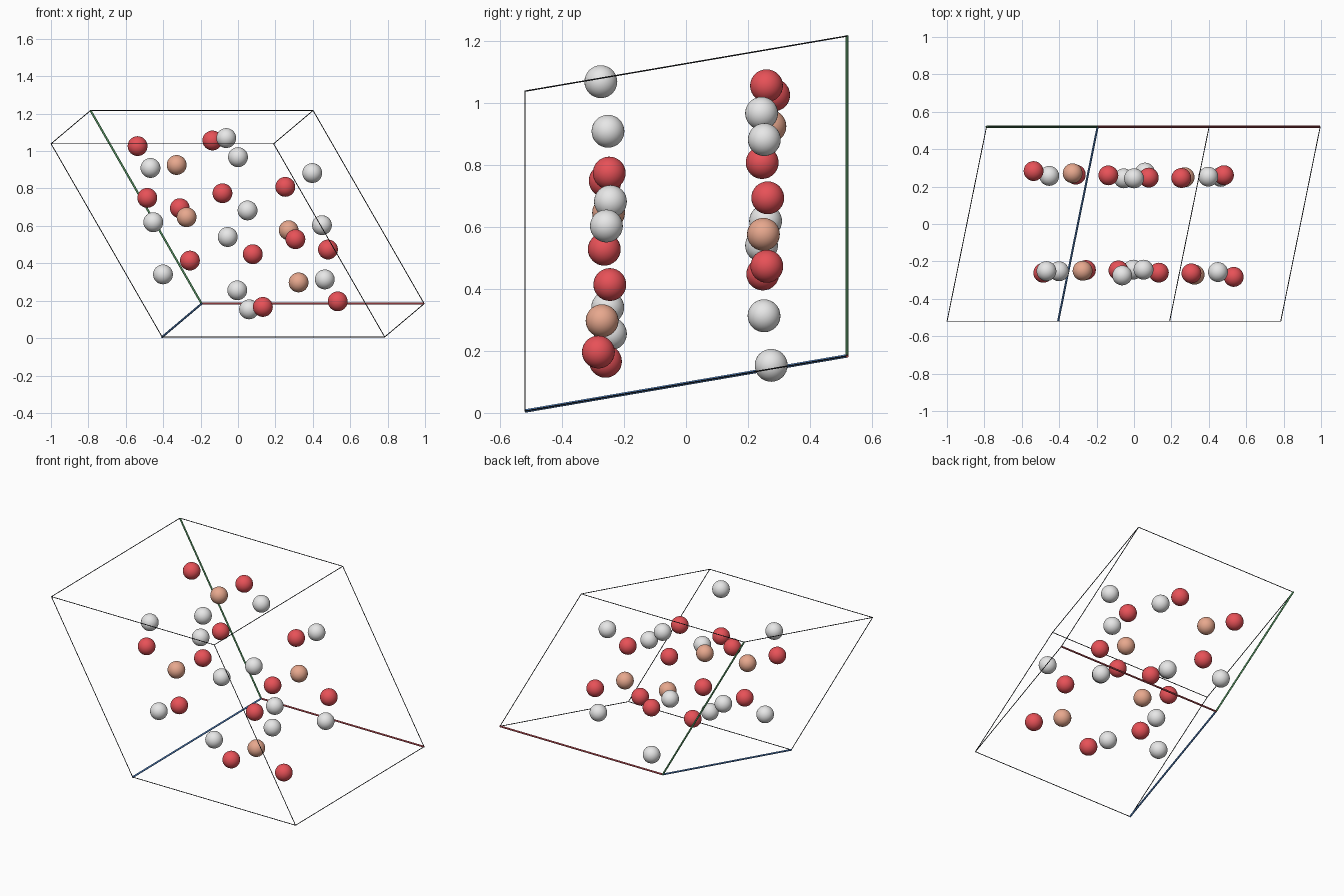
import bpy
from mathutils import Vector

if "Cube" in bpy.data.objects:
    bpy.data.objects.remove(bpy.data.objects["Cube"])


def material(name, rgb):
    m = bpy.data.materials.new(name)
    m.diffuse_color = (*rgb, 1)
    m.use_nodes = True
    m.node_tree.nodes["Principled BSDF"].inputs["Base Color"].default_value = m.diffuse_color
    return m


RED = material("atom red", (0.87, 0.09, 0.105))
TAN = material("atom tan", (0.86, 0.42, 0.29))
GREY = material("atom light grey", (0.80, 0.80, 0.80))
BLACK = material("edge black", (0.015, 0.017, 0.02))
AXIS_RED = material("axis red", (0.55, 0.08, 0.095))
AXIS_GREEN = material("axis green", (0.13, 0.42, 0.17))
AXIS_BLUE = material("axis blue", (0.08, 0.22, 0.52))


def rod(name, start, end, radius, mat):
    d = end - start
    bpy.ops.mesh.primitive_cylinder_add(vertices=12, radius=radius, depth=d.length,
                                        location=(start + end) / 2,
                                        rotation=d.to_track_quat('Z', 'Y').to_euler())
    o = bpy.context.object
    o.name = name
    o.data.materials.append(mat)
    bpy.ops.object.shade_smooth_by_angle()


def atom(name, pos, mat):
    bpy.ops.mesh.primitive_uv_sphere_add(segments=32, ring_count=16, radius=0.053, location=pos)
    o = bpy.context.object
    o.name = name
    o.data.materials.append(mat)
    bpy.ops.object.shade_smooth()


# Slanted cell box: an origin corner and three edge vectors
origin = Vector((-0.1945, 0.52, 0.184))
A = Vector((1.19, 0, 0))
B = Vector((-0.211, -1.04, -0.178))
C = Vector((-0.594, 0, 1.033))
centre = origin + (A + B + C) / 2

for axis, u, v, colour, label in ((A, B, C, AXIS_RED, "axis_a"),
                                  (B, A, C, AXIS_BLUE, "axis_b"),
                                  (C, A, B, AXIS_GREEN, "axis_c")):
    # coloured axis rod, then its three parallel thin edges
    rod(label, origin, origin + axis, 0.0055, colour)
    for i, off in enumerate((u, v, u + v)):
        rod(f"cell_edge_{label[-1]}_{i + 1}", origin + off, origin + off + axis, 0.0022, BLACK)

# Half of the atoms; the rest are their inversions through the cell centre
ATOMS = {
    "red_atom": (RED, [(-0.535, 0.285, 1.029), (-0.135, 0.262, 1.059), (-0.483, -0.259, 0.752),
                       (-0.309, 0.266, 0.697), (-0.081, -0.246, 0.777), (0.255, 0.248, 0.811)]),
    "tan_atom": (TAN, [(-0.326, 0.273, 0.928), (-0.273, -0.248, 0.649)]),
    "grey_atom": (GREY, [(-0.466, -0.250, 0.912), (-0.061, -0.273, 1.072), (0.002, 0.246, 0.970),
                         (0.399, 0.255, 0.885), (-0.451, 0.259, 0.622), (0.053, -0.242, 0.685)]),
}
for name, (mat, points) in ATOMS.items():
    for i, p in enumerate(points):
        offset = Vector(p) - Vector((0, 0.002, 0.614))
        atom(f"{name}_{i + 1}", centre + offset, mat)
        atom(f"{name}_{i + 1}_opposite", centre - offset, mat)
